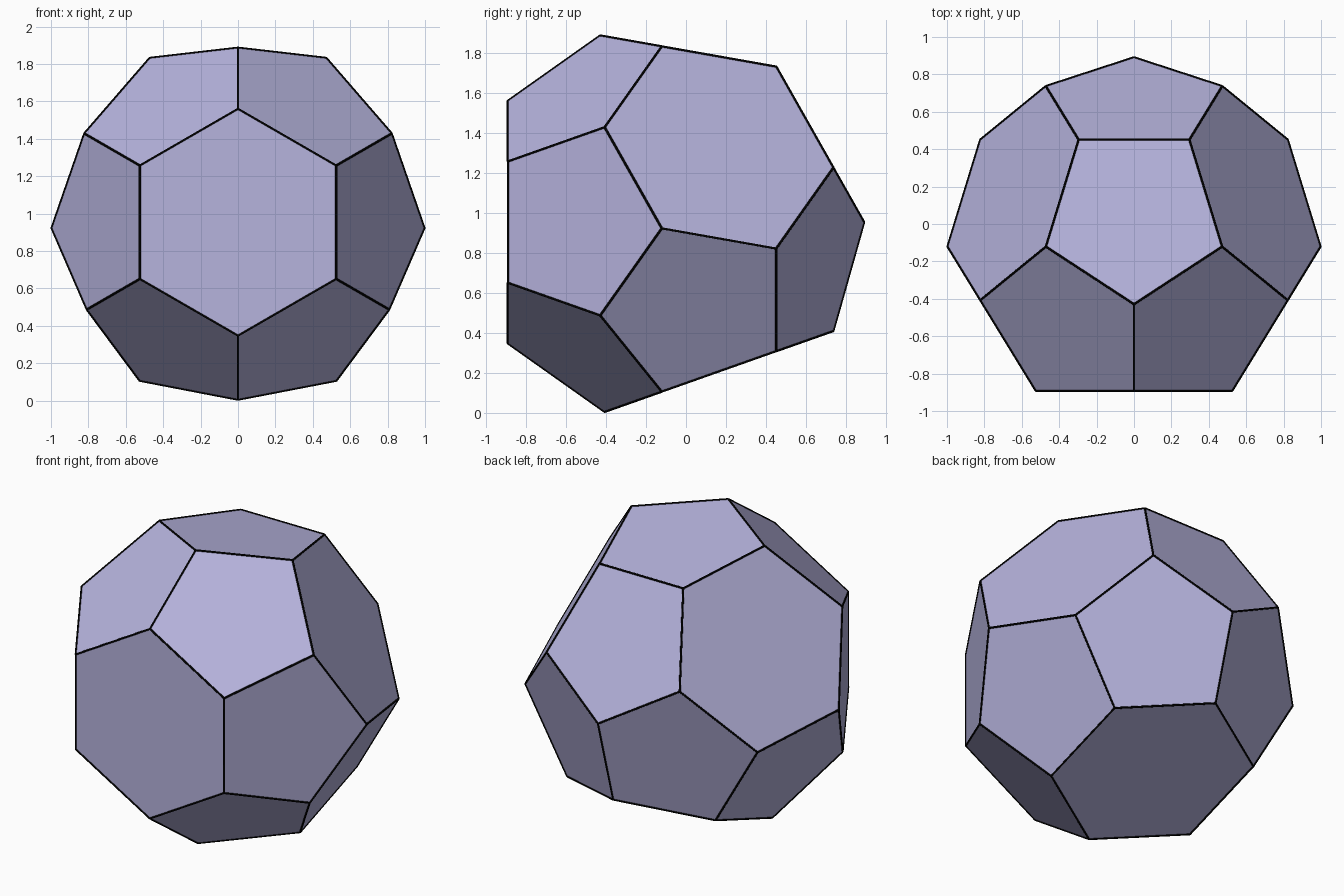
import bpy, bmesh, math
from itertools import combinations
from mathutils import Vector

if "Cube" in bpy.data.objects:
    bpy.data.objects.remove(bpy.data.objects["Cube"])

CENTRE = Vector((0, -0.099, 0.954))
HEX_DIST, TIP_DIST = 0.792, 0.990      # centre to hexagons, centre to three-way corners
LINE_RADIUS = 0.006


def material(name, rgb):
    m = bpy.data.materials.new(name)
    m.diffuse_color = (*rgb, 1)
    m.use_nodes = True
    m.node_tree.nodes["Principled BSDF"].inputs["Base Color"].default_value = m.diffuse_color
    return m


lavender = material("lavender", (0.47, 0.455, 0.73))
black = material("black", (0.0, 0.0, 0.0))

# Face directions: four hexagons on a tetrahedron, two pentagons beside each pair
s = math.sqrt(2) / 3
hexes = [Vector((0, -1, 0)), Vector((0, 1 / 3, -2 * s)),
         Vector((math.sqrt(2 / 3), 1 / 3, s)), Vector((-math.sqrt(2 / 3), 1 / 3, s))]
planes = [(h, HEX_DIST) for h in hexes]
for a, b in combinations(range(4), 2):
    c, d = [hexes[i] for i in range(4) if i not in (a, b)]
    for sign in (1, -1):
        n = 3 * (hexes[a] + hexes[b]) + sign * (c - d)
        planes.append((n.normalized(), TIP_DIST * 5 / math.sqrt(33)))

# Solid: a block cut by every face plane
bm = bmesh.new()
bmesh.ops.create_cube(bm, size=6)
for n, dist in planes:
    bmesh.ops.bisect_plane(bm, geom=bm.verts[:] + bm.edges[:] + bm.faces[:], dist=1e-5,
                           plane_co=n * dist, plane_no=n, clear_outer=True)
    rim = [e for e in bm.edges if e.is_boundary]
    bmesh.ops.holes_fill(bm, edges=rim, sides=0)
bmesh.ops.remove_doubles(bm, verts=bm.verts[:], dist=1e-4)
bmesh.ops.dissolve_limit(bm, angle_limit=0.01, verts=bm.verts[:], edges=bm.edges[:])
bmesh.ops.recalc_face_normals(bm, faces=bm.faces[:])
bmesh.ops.translate(bm, verts=bm.verts[:], vec=CENTRE)

mesh = bpy.data.meshes.new("faceted_solid")
edge_ends = [[v.co.copy() for v in e.verts] for e in bm.edges]
bm.to_mesh(mesh)
bm.free()
mesh.materials.append(lavender)
bpy.context.collection.objects.link(bpy.data.objects.new("faceted_solid", mesh))

# Thin dark line along every edge
curve = bpy.data.curves.new("edge_lines", 'CURVE')
curve.dimensions = '3D'
curve.bevel_depth = LINE_RADIUS
curve.bevel_resolution = 1
curve.use_fill_caps = True
for ends in edge_ends:
    spline = curve.splines.new('POLY')
    spline.points.add(1)
    for point, co in zip(spline.points, ends):
        point.co = (*co, 1)
curve.materials.append(black)
bpy.context.collection.objects.link(bpy.data.objects.new("edge_lines", curve))
